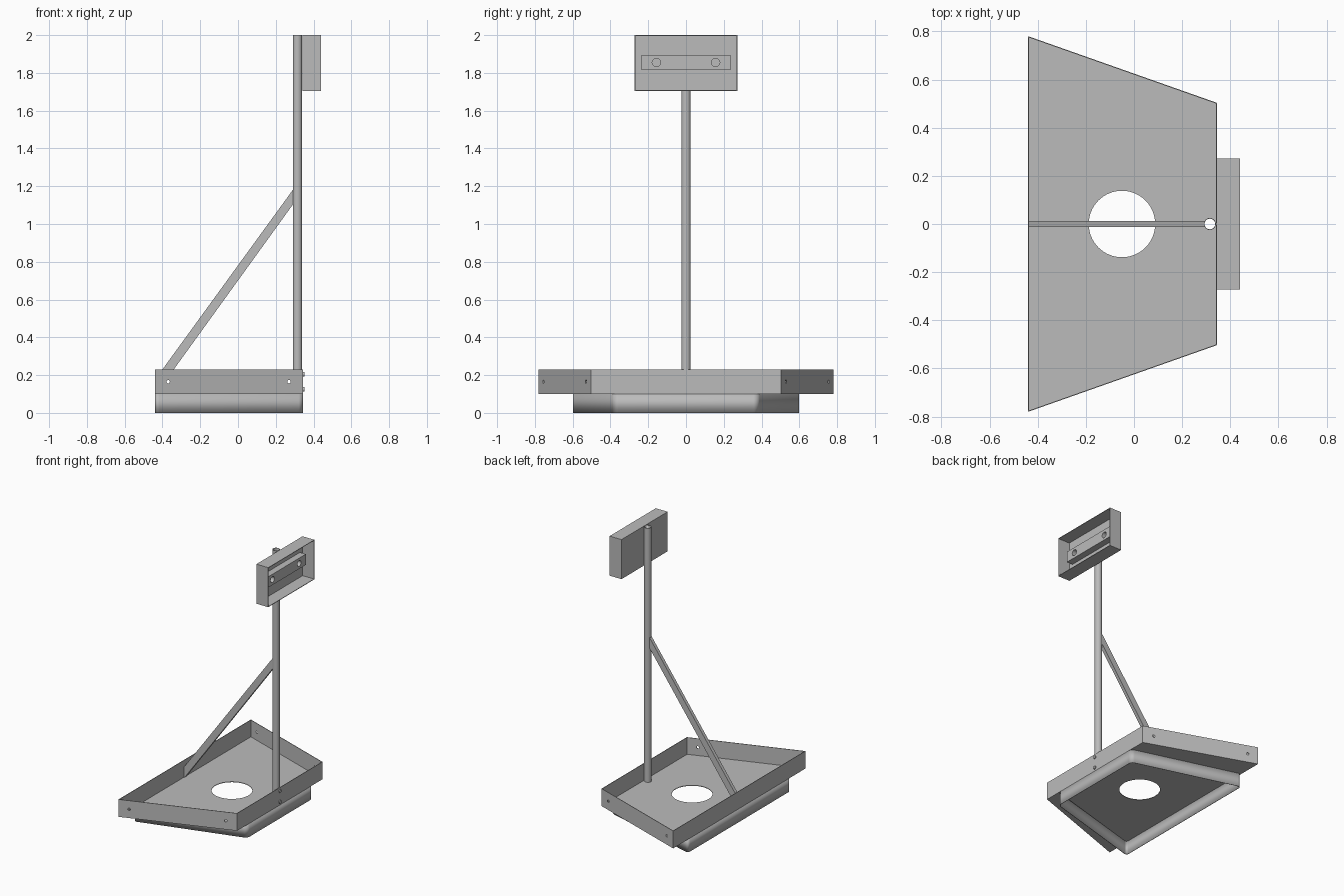
import bpy, bmesh, math
from mathutils import Matrix, Vector

cube = bpy.data.objects.get("Cube")
if cube:
    bpy.data.objects.remove(cube, do_unlink=True)

steel = bpy.data.materials.new("light_grey_metal")
steel.use_nodes = True
GREY = (0.5, 0.5, 0.5, 1)
steel.diffuse_color = GREY
steel.node_tree.nodes["Principled BSDF"].inputs["Base Color"].default_value = GREY

SHEET = 0.004
X0, X1 = -0.44, 0.345
Z_FLOOR, Z_RIM = 0.1, 0.23


def finish(name, bm, smooth=False):
    bmesh.ops.recalc_face_normals(bm, faces=bm.faces)
    mesh = bpy.data.meshes.new(name)
    bm.to_mesh(mesh)
    bm.free()
    mesh.materials.append(steel)
    obj = bpy.data.objects.new(name, mesh)
    bpy.context.collection.objects.link(obj)
    if smooth:
        activate(obj)
        bpy.ops.object.shade_smooth_by_angle(angle=math.radians(35))
    return obj


def activate(obj):
    bpy.ops.object.select_all(action='DESELECT')
    obj.select_set(True)
    bpy.context.view_layer.objects.active = obj


def apply(obj, mod):
    activate(obj)
    bpy.ops.object.modifier_apply(modifier=mod.name)


def prism(name, points, offset):
    """Extrude a closed outline of 3D points by an offset."""
    bm = bmesh.new()
    face = bm.faces.new([bm.verts.new(p) for p in points])
    new = bmesh.ops.extrude_face_region(bm, geom=[face])["geom"]
    verts = [v for v in new if isinstance(v, bmesh.types.BMVert)]
    bmesh.ops.translate(bm, verts=verts, vec=offset)
    return finish(name, bm)


def box(name, lo, hi):
    pts = [(lo[0], y, z) for y, z in
           ((lo[1], lo[2]), (hi[1], lo[2]), (hi[1], hi[2]), (lo[1], hi[2]))]
    return prism(name, pts, (hi[0] - lo[0], 0, 0))


def rod(name, centre, radius, depth, axis='Z', segments=32):
    bm = bmesh.new()
    bmesh.ops.create_cone(bm, cap_ends=True, segments=segments,
                          radius1=radius, radius2=radius, depth=depth)
    turn = {'X': Matrix.Rotation(math.pi / 2, 4, 'Y'),
            'Y': Matrix.Rotation(math.pi / 2, 4, 'X'), 'Z': Matrix()}[axis]
    bm.transform(Matrix.Translation(centre) @ turn)
    return finish(name, bm, smooth=True)


def cut(obj, cutter):
    mod = obj.modifiers.new("cut", 'BOOLEAN')
    mod.operation, mod.solver, mod.object = 'DIFFERENCE', 'EXACT', cutter
    apply(obj, mod)
    bpy.data.objects.remove(cutter, do_unlink=True)


def trapezoid(wide, narrow):
    return [(X0, -wide), (X1, -narrow), (X1, narrow), (X0, wide)]


def sheet_ring(name, outline, z0, z1, corner=0):
    """Thin upright wall following an outline, thickened inwards."""
    bm = bmesh.new()
    low = [bm.verts.new((x, y, z0)) for x, y in outline]
    high = [bm.verts.new((x, y, z1)) for x, y in outline]
    uprights = [bm.edges.new(pair) for pair in zip(low, high)]
    for i in range(len(low)):
        j = (i + 1) % len(low)
        bm.faces.new((low[i], low[j], high[j], high[i]))
    if corner:
        bmesh.ops.bevel(bm, geom=uprights, offset=corner, segments=6,
                        profile=0.5, affect='EDGES')
    ring = finish(name, bm, smooth=bool(corner))
    # outward normals are needed for inward thickness
    first = ring.data.polygons[0]
    if first.normal.dot(first.center - Vector((0, 0, first.center.z))) < 0:
        ring.data.flip_normals()
    mod = ring.modifiers.new("thickness", 'SOLIDIFY')
    mod.thickness, mod.offset, mod.use_even_offset = SHEET, -1, True
    apply(ring, mod)
    return ring


# Tray: floor, upright walls and the skirt underneath
tray = trapezoid(0.78, 0.503)
floor = prism("tray_floor", [(x, y, Z_FLOOR) for x, y in tray], (0, 0, SHEET))
cut(floor, rod("cutter", (-0.05, 0, Z_FLOOR), 0.138, 0.1, segments=64))
cut(floor, rod("cutter", (0.315, 0, Z_FLOOR), 0.022, 0.1))

walls = sheet_ring("tray_walls", tray, Z_FLOOR, Z_RIM)
for x in (-0.37, 0.27):
    cut(walls, rod("cutter", (x, 0, 0.165), 0.009, 2, 'Y', 16))

sheet_ring("tray_skirt", trapezoid(0.605, 0.382), 0, Z_FLOOR, corner=0.025)

# Hollow post with two bolts through the end wall
post = rod("post", (0.315, 0, 1.05), 0.025, 1.9)
cut(post, rod("cutter", (0.315, 0, 1.05), 0.022, 2.2))
for z in (0.125, 0.205):
    rod("post_bolt", (X1 + 0.002, 0, z), 0.012, 0.01, 'X', 24)

# Diagonal brace, trimmed upright against the tray wall and the post
brace = [(X0, Z_FLOOR), (-0.434, Z_FLOOR), (0.292, 1.105), (0.292, 1.183), (X0, 0.175)]
prism("brace", [(x, -0.0125, z) for x, z in brace], (0, 0.025, 0))

# Head: shallow box open on its outer side
head = box("head_box", (0.342, -0.272, 1.705), (0.44, 0.272, 2.0))
cut(head, box("cutter", (0.342 + SHEET, -0.268, 1.709), (0.5, 0.268, 1.996)))

# Mounting bar inside the head, with two round holes
bar = box("head_bar", (0.344, -0.235, 1.815), (0.395, 0.235, 1.895))
for side in (-1, 1):
    cut(bar, rod("cutter", (0.39, side * 0.157, 1.855), 0.022, 0.07, 'X', 24))
